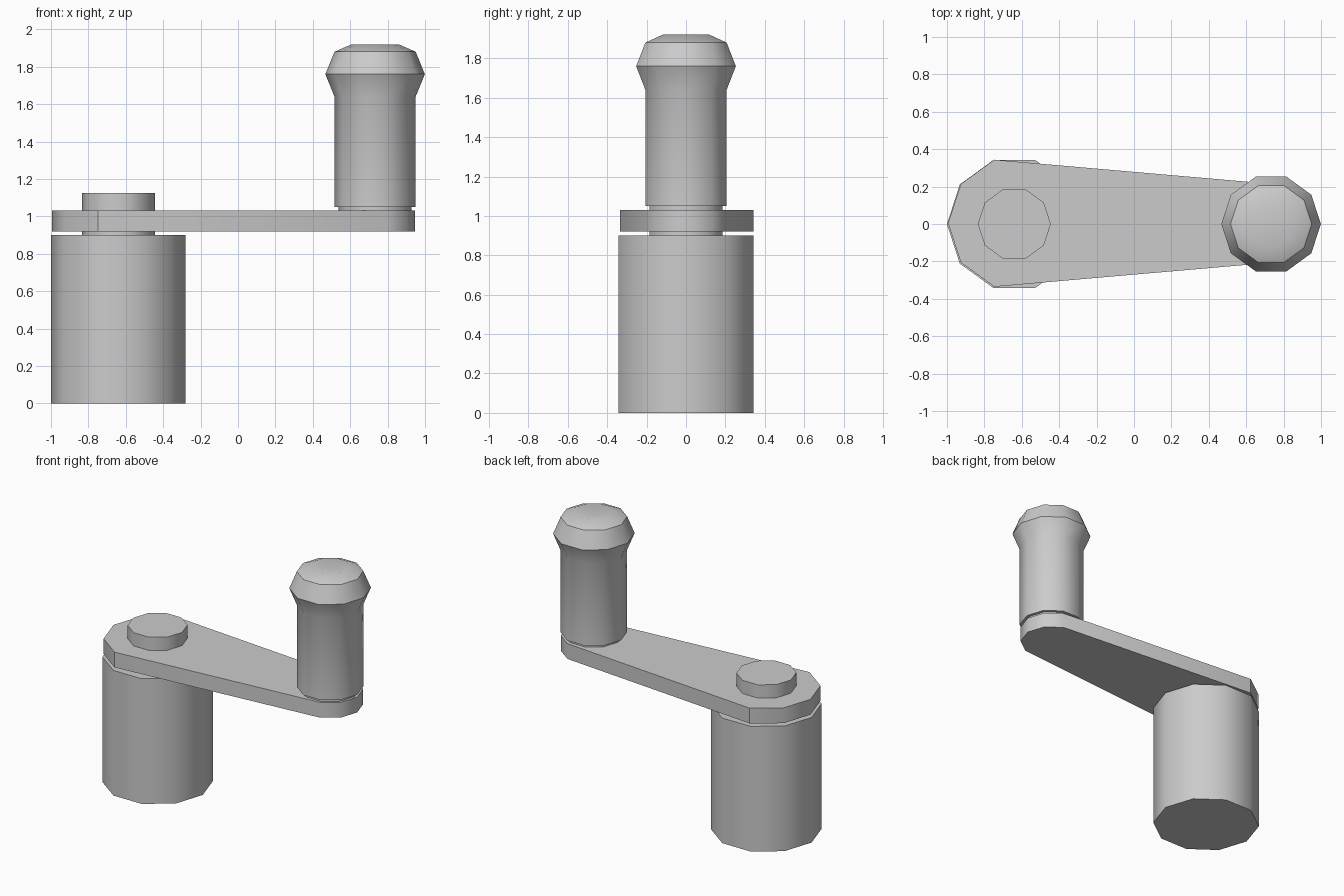
import bpy, bmesh
from math import cos, sin, radians

if "Cube" in bpy.data.objects:
    bpy.data.objects.remove(bpy.data.objects["Cube"])

SIDES = 10
HUB_X, GRIP_X = -0.64, 0.733


def finish(name, bm):
    bmesh.ops.recalc_face_normals(bm, faces=bm.faces)
    mesh = bpy.data.meshes.new(name)
    bm.to_mesh(mesh)
    bm.free()
    ob = bpy.data.objects.new(name, mesh)
    bpy.context.collection.objects.link(ob)
    bpy.ops.object.select_all(action='DESELECT')
    ob.select_set(True)
    bpy.context.view_layer.objects.active = ob
    bpy.ops.object.shade_smooth_by_angle(angle=radians(40))
    return ob


def lathe(name, x, profile, dish=0.0):
    """Ten-sided turned part from (radius, z) pairs, with an optional dished top."""
    bm = bmesh.new()
    rings = [[bm.verts.new((x + r * cos(radians(36 * i)), r * sin(radians(36 * i)), z))
              for i in range(SIDES)] for r, z in profile]
    for a, b in zip(rings, rings[1:]):
        for i in range(SIDES):
            j = (i + 1) % SIDES
            bm.faces.new((a[i], a[j], b[j], b[i]))
    bm.faces.new(rings[0])
    top = bm.faces.new(rings[-1])
    if dish:
        centre = bmesh.ops.poke(bm, faces=[top])["verts"][0]
        centre.co.z -= dish
    return finish(name, bm)


# Base and the pin through the arm
lathe("base", HUB_X, [(0.36, 0), (0.36, 0.9)])
lathe("hub_pin", HUB_X, [(0.195, 0.9), (0.195, 1.125)])

# Tapered arm: half a decagon at each end
bm = bmesh.new()
outline = []
for x, r, start in ((HUB_X + 0.003, 0.357, 108), (GRIP_X - 0.003, 0.216, -72)):
    for k in range(5):
        a = radians(start + 36 * k)
        outline.append((x + r * cos(a), 0.004 + r * sin(a)))
face = bm.faces.new([bm.verts.new((x, y, 0.92)) for x, y in outline])
up = bmesh.ops.extrude_face_region(bm, geom=[face])["geom"]
bmesh.ops.translate(bm, vec=(0, 0, 0.11),
                    verts=[v for v in up if isinstance(v, bmesh.types.BMVert)])
if not face.is_valid or len(bm.faces) == len(outline) + 1:
    bm.faces.new([v for v in bm.verts if abs(v.co.z - 0.92) < 1e-4][:len(outline)])
finish("arm", bm)

# Grip neck and flared grip with a dished top
lathe("grip_neck", GRIP_X, [(0.195, 1.03), (0.195, 1.05)])
lathe("grip", GRIP_X, [(0.217, 1.05), (0.217, 1.64), (0.266, 1.76),
                       (0.217, 1.88), (0.125, 1.92)], dish=0.03)
